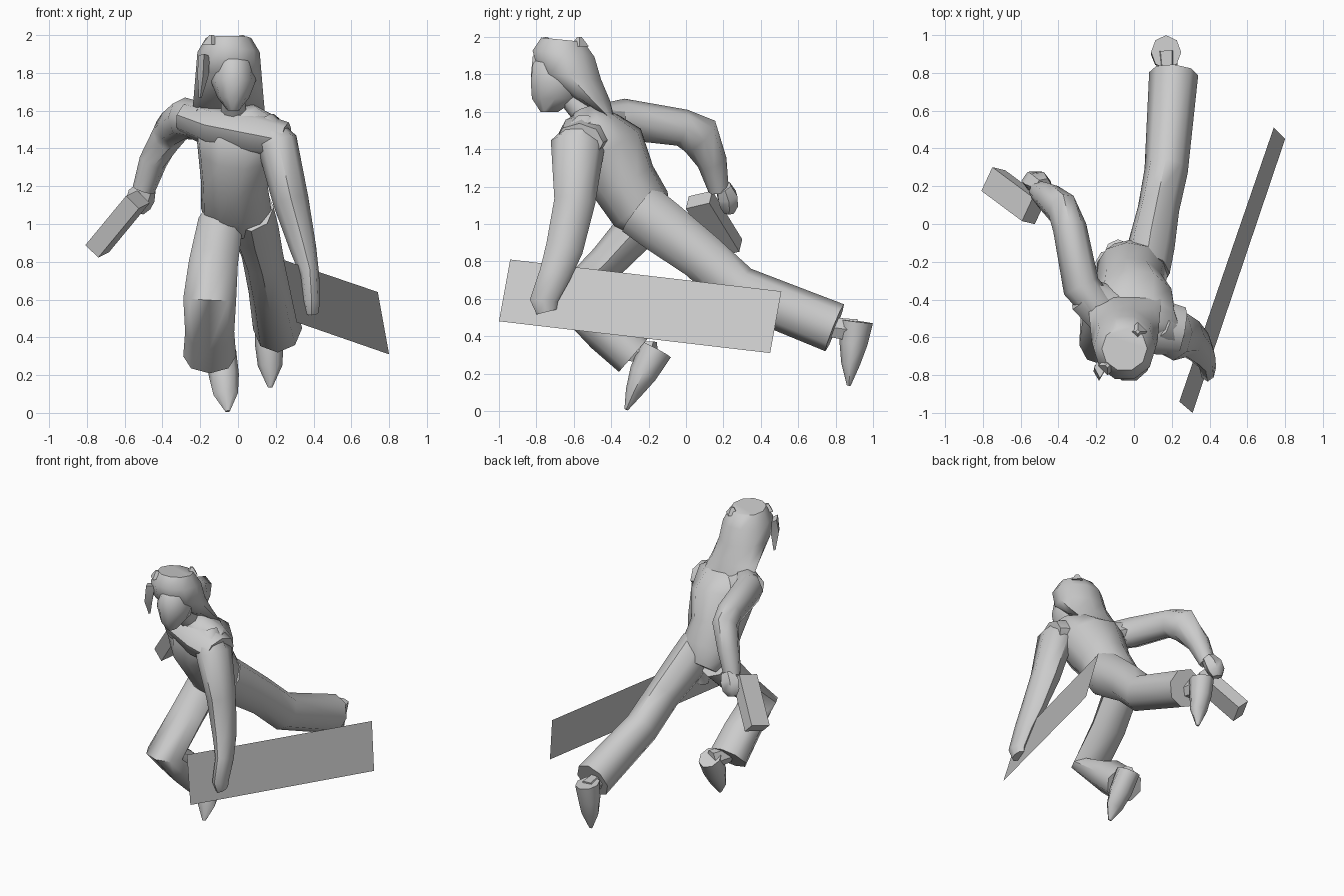
import bpy, bmesh, math
from mathutils import Vector


def loft(name, stations, n=8, side=(1, 0, 0), axis=None, phase=0.0, smooth=50):
    """Skin elliptical rings (x, y, z, half width, half depth) along a path."""
    pts = [Vector(s[:3]) for s in stations]
    bm = bmesh.new()
    rings = []
    for i, s in enumerate(stations):
        if axis:
            t = Vector(axis).normalized()
        else:
            before = pts[i] - pts[i - 1] if i else Vector()
            after = pts[i + 1] - pts[i] if i < len(pts) - 1 else Vector()
            t = (before.normalized() + after.normalized()).normalized()
        u = Vector(side)
        u = (u - t * u.dot(t)).normalized()
        v = t.cross(u)
        ring = []
        for k in range(n):
            a = phase + 2 * math.pi * k / n
            ring.append(bm.verts.new(pts[i] + u * s[3] * math.cos(a) + v * s[4] * math.sin(a)))
        rings.append(ring)
    for r0, r1 in zip(rings, rings[1:]):
        for k in range(n):
            j = (k + 1) % n
            bm.faces.new((r0[k], r0[j], r1[j], r1[k]))
    bm.faces.new(rings[0][::-1])
    bm.faces.new(rings[-1])
    bmesh.ops.recalc_face_normals(bm, faces=bm.faces)
    mesh = bpy.data.meshes.new(name)
    bm.to_mesh(mesh)
    bm.free()
    ob = bpy.data.objects.new(name, mesh)
    bpy.context.collection.objects.link(ob)
    if smooth:
        bpy.ops.object.select_all(action='DESELECT')
        ob.select_set(True)
        bpy.context.view_layer.objects.active = ob
        bpy.ops.object.shade_smooth_by_angle(angle=math.radians(smooth))
    return ob


# Leaning, slightly twisted torso, shoulder yoke and neck
loft("torso", [(0, -.17, .98, .14, .1), (-.01, -.24, 1.08, .19, .17),
               (-.02, -.33, 1.22, .18, .18), (0, -.43, 1.4, .22, .22),
               (0, -.5, 1.52, .25, .15), (-.02, -.53, 1.6, .12, .08)],
     n=10, side=(.97, -.2, 0))
loft("shoulder_yoke", [(-.27, -.37, 1.56, .1, .09), (-.12, -.48, 1.51, .14, .11),
                       (.1, -.54, 1.47, .15, .12), (.25, -.57, 1.44, .13, .1)],
     side=(0, 1, 0))
loft("neck", [(-.02, -.51, 1.55, .07, .07), (-.03, -.64, 1.7, .06, .06)])

# Head and hair
loft("face", [(-.025, -.69, 1.91, .05, .08), (-.025, -.69, 1.86, .1, .135),
              (-.025, -.69, 1.76, .12, .147), (-.025, -.70, 1.67, .085, .13),
              (-.025, -.73, 1.6, .03, .05)], n=10, axis=(0, 0, -1))
loft("hair", [(-.05, -.66, 1.985, .12, .12), (-.05, -.655, 1.91, .165, .175),
              (-.05, -.62, 1.79, .175, .175), (-.05, -.51, 1.67, .185, .11),
              (-.05, -.4, 1.56, .195, .02)], n=10, axis=(0, -.1, -1))
loft("forelock", [(-.18, -.76, 1.89, .03, .06), (-.185, -.78, 1.79, .03, .05),
                  (-.2, -.75, 1.67, .008, .01)], n=4)
for x, y in ((-.14, -.75), (.02, -.57)):
    loft("hair_spike", [(x, y, 1.95, .05, .05), (x, y, 2.0, .012, .012)], n=4)

# Arm on the -x side swings back, with a fist holding a block grip
loft("rear_arm", [(-.17, -.46, 1.54, .09, .1), (-.28, -.33, 1.56, .1, .11),
                  (-.34, -.02, 1.515, .09, .1), (-.375, .075, 1.47, .085, .115),
                  (-.45, .14, 1.33, .075, .08), (-.5, .175, 1.18, .06, .055)])
loft("rear_fist", [(-.48, .2, 1.2, .05, .045), (-.51, .22, 1.15, .075, .06),
                   (-.53, .23, 1.1, .07, .055), (-.54, .23, 1.06, .04, .03)], n=6)
loft("grip_block", [(-.53, .07, 1.13, .1, .068), (-.745, .23, .87, .1, .068)],
     n=4, side=(.06, .13, .03), phase=math.pi / 4, smooth=0)

# Arm on the +x side hangs down to the blade
loft("front_arm", [(.12, -.54, 1.53, .09, .07), (.21, -.58, 1.42, .11, .145),
                   (.28, -.595, 1.12, .095, .11), (.345, -.65, .87, .07, .1),
                   (.38, -.7, .73, .05, .085), (.39, -.76, .59, .045, .075),
                   (.39, -.745, .53, .035, .055)])

# Flat blade panel
blade = bpy.data.meshes.new("blade")
blade.from_pydata([(.24, -.94, .81), (.74, .51, .64), (.80, .45, .31), (.31, -1, .48)],
                  [], [(0, 1, 2, 3)])
bpy.context.collection.objects.link(bpy.data.objects.new("blade", blade))

# Trouser leg stretched backwards
loft("back_leg", [(.07, -.25, 1.08, .12, .15), (.09, -.12, .98, .125, .145),
                  (.13, .08, .83, .11, .13),
                  (.17, .28, .65, .115, .13), (.21, .795, .445, .13, .135)])
# Trouser leg bent forwards at the knee
loft("bent_leg", [(-.09, -.22, 1.02, .12, .12), (-.13, -.42, .8, .13, .1),
                  (-.15, -.64, .6, .14, .11), (-.15, -.43, .43, .13, .12),
                  (-.15, -.28, .3, .14, .12)])

# Pointed feet and ankles
loft("back_ankle", [(.18, .76, .45, .05, .06), (.17, .91, .43, .06, .07)], n=6)
loft("back_foot", [(.17, .91, .48, .08, .09), (.165, .895, .36, .075, .075),
                   (.17, .88, .25, .065, .05), (.17, .87, .135, .012, .01)])
loft("bent_ankle", [(-.14, -.3, .32, .055, .06), (-.09, -.17, .31, .055, .07)], n=6)
loft("bent_foot", [(-.085, -.16, .33, .075, .09), (-.075, -.23, .2, .08, .075),
                   (-.065, -.28, .1, .065, .045), (-.055, -.32, .008, .012, .01)])
